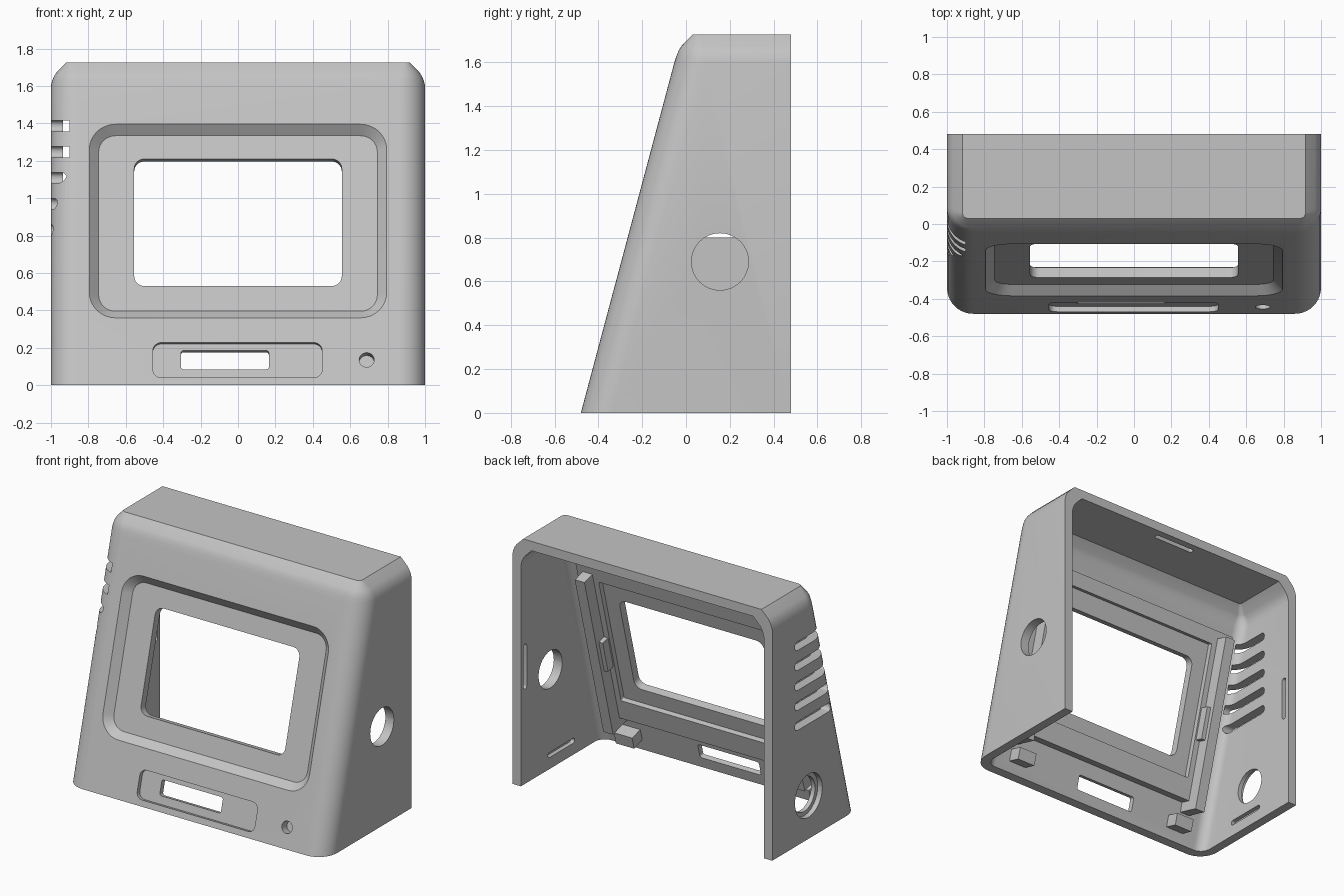
import bpy, bmesh, math
from mathutils import Matrix, Vector

if "Cube" in bpy.data.objects:
    bpy.data.objects.remove(bpy.data.objects["Cube"], do_unlink=True)

grey = bpy.data.materials.new("plain grey")
grey.use_nodes = True
grey.diffuse_color = (0.55, 0.55, 0.55, 1)
bsdf = next(n for n in grey.node_tree.nodes if n.type == 'BSDF_PRINCIPLED')
bsdf.inputs["Base Color"].default_value = grey.diffuse_color

SLOPE = 0.267
WALL = 0.065
lean = math.atan(SLOPE)
c, s = math.cos(lean), math.sin(lean)
# Local frames: columns are outline a, outline b, depth, origin
PANEL = Matrix(((1, 0, 0, 0), (0, s, c, -0.48), (0, c, -s, 0), (0, 0, 0, 1)))
SIDE = Matrix(((0, 0, 1, 0), (1, 0, 0, 0), (0, 1, 0, 0), (0, 0, 0, 1)))
FLAT = Matrix.Identity(4)


def loft(name, rings):
    """Skin a stack of equal rings and cap both ends."""
    bm = bmesh.new()
    loops = [[bm.verts.new(p) for p in ring] for ring in rings]
    n = len(loops[0])
    for low, high in zip(loops, loops[1:]):
        for i in range(n):
            j = (i + 1) % n
            bm.faces.new((low[i], low[j], high[j], high[i]))
    bm.faces.new(loops[0])
    bm.faces.new(loops[-1])
    bmesh.ops.recalc_face_normals(bm, faces=bm.faces)
    mesh = bpy.data.meshes.new(name)
    bm.to_mesh(mesh)
    bm.free()
    mesh.materials.append(grey)
    ob = bpy.data.objects.new(name, mesh)
    bpy.context.collection.objects.link(ob)
    return ob


def rounded(a0, a1, b0, b1, r, d, steps=8):
    corners = [(a1 - r, b1 - r), (a0 + r, b1 - r), (a0 + r, b0 + r), (a1 - r, b0 + r)]
    pts = []
    for k, (a, b) in enumerate(corners):
        for i in range(steps + 1):
            t = math.pi / 2 * (k + i / steps)
            pts.append(Vector((a + r * math.cos(t), b + r * math.sin(t), d)))
    return pts


def block(name, frame, a, b, depth, r=0.002, grow=0):
    """Rounded prism; grow widens the first end for a sloped wall."""
    near = rounded(a[0] - grow, a[1] + grow, b[0] - grow, b[1] + grow, r + grow, depth[0])
    far = rounded(*a, *b, r, depth[1])
    return loft(name, [[frame @ p for p in ring] for ring in (near, far)])


def disc(name, frame, a, b, r, depth, grow=0):
    return block(name, frame, (a - r, a + r), (b - r, b + r), depth, r * 0.995, grow)


def shell_ring(z, half, front, back, r):
    pts = [Vector((half, back, z))]
    for sign in (1, -1):
        for i in range(11):
            t = math.pi / 2 * i / 10
            if sign < 0:
                t = math.pi / 2 - t
            pts.append(Vector((sign * (half - r + r * math.cos(t)),
                               front + r - r * math.sin(t), z)))
    return pts + [Vector((-half, back, z))]


# Upper rim: height, half width, front edge, corner radius
RIM = [(1.6, 1, -0.053, 0.14), (1.63, 0.993, -0.043, 0.13), (1.655, 0.982, -0.033, 0.115),
       (1.675, 0.968, -0.02, 0.1), (1.726, 0.917, 0.03, 0.03)]


def shell(name, inset, base, back):
    foot = (base, 1, -0.48 + SLOPE * base, 0.14)
    return loft(name, [shell_ring(z if z == base else z - inset, w - inset,
                                  f + (inset * 1.06 if z == base else inset * 0.8),
                                  back, max(r - inset, 0.015))
                       for z, w, f, r in [foot] + RIM])


def combine(target, tool, operation):
    mod = target.modifiers.new("join", 'BOOLEAN')
    mod.operation = operation
    mod.solver = 'EXACT'
    mod.object = tool
    bpy.context.view_layer.objects.active = target
    bpy.ops.object.modifier_apply(modifier=mod.name)
    bpy.data.objects.remove(tool, do_unlink=True)


# Hollow housing, open at back and bottom
housing = shell("housing", 0, 0, 0.48)
combine(housing, shell("cavity", WALL, -0.1, 0.7), 'DIFFERENCE')

# Inner screen boss, side rails and catch blocks
solids = [block("screen_boss", PANEL, (-0.82, 0.82), (0.3, 1.5), (0.04, 0.14))]
for side in (-1, 1):
    def span(x0, x1):
        return tuple(sorted((side * x0, side * x1)))
    solids += [
        block("rail", PANEL, span(0.7, 0.775), (0.23, 1.45), (0.045, 0.23)),
        block("rail_catch", PANEL, span(0.67, 0.72), (0.72, 0.95), (0.1, 0.2)),
        block("catch_block", PANEL, span(0.61, 0.75), (0.095, 0.18), (0.035, 0.16)),
    ]
for solid in solids:
    combine(housing, solid, 'UNION')

cuts = [
    # Screen bezel, window and inner pocket
    block("bezel", PANEL, (-0.745, 0.745), (0.423, 1.394), (-0.02, 0.05), 0.09, 0.07),
    block("window", PANEL, (-0.555, 0.555), (0.562, 1.266), (-0.1, 0.4), 0.055),
    block("pocket", PANEL, (-0.66, 0.66), (0.45, 1.4), (0.105, 0.3), 0.01),
    # Lower drive recess, slot and button hole
    block("drive_recess", PANEL, (-0.455, 0.45), (0.042, 0.236), (-0.05, 0.03), 0.045),
    block("drive_slot", PANEL, (-0.305, 0.165), (0.096, 0.2), (-0.05, 0.2), 0.015),
    disc("button_hole", PANEL, 0.688, 0.14, 0.04, (-0.05, 0.06)),
    # Side ports
    disc("left_port", SIDE, 0.155, 0.69, 0.13, (0.85, 1.1)),
    disc("right_port", SIDE, 0.08, 0.3, 0.12, (-1.1, -0.85)),
    disc("right_port_rim", SIDE, 0.08, 0.3, 0.15, (-1.1, -0.965)),
    # Catch groove under the top
    block("top_groove", FLAT, (-0.16, 0.16), (0.395, 0.43), (1.6, 1.69), 0.015),
]
# Cooling slots on one side
for i in range(5):
    z = 0.83 + 0.139 * i
    cuts.append(block("cooling_slot", SIDE, (-0.17, 0.23), (z - 0.03, z + 0.03),
                      (-1.1, -0.9), 0.028))
# Catch grooves inside both walls
for side in (-1, 1):
    depth = (side * 0.9, side * 0.965)
    cuts += [block("upright_groove", SIDE, (0.415, 0.45), (0.66, 0.97), depth, 0.015),
             block("low_groove", SIDE, (-0.11, 0.18), (0.08, 0.115), depth, 0.015)]
for cut in cuts:
    combine(housing, cut, 'DIFFERENCE')

# Smooth curved corners, sharp edges kept
bpy.ops.object.select_all(action='DESELECT')
housing.select_set(True)
bpy.context.view_layer.objects.active = housing
bpy.ops.object.shade_smooth_by_angle(angle=math.radians(25))
